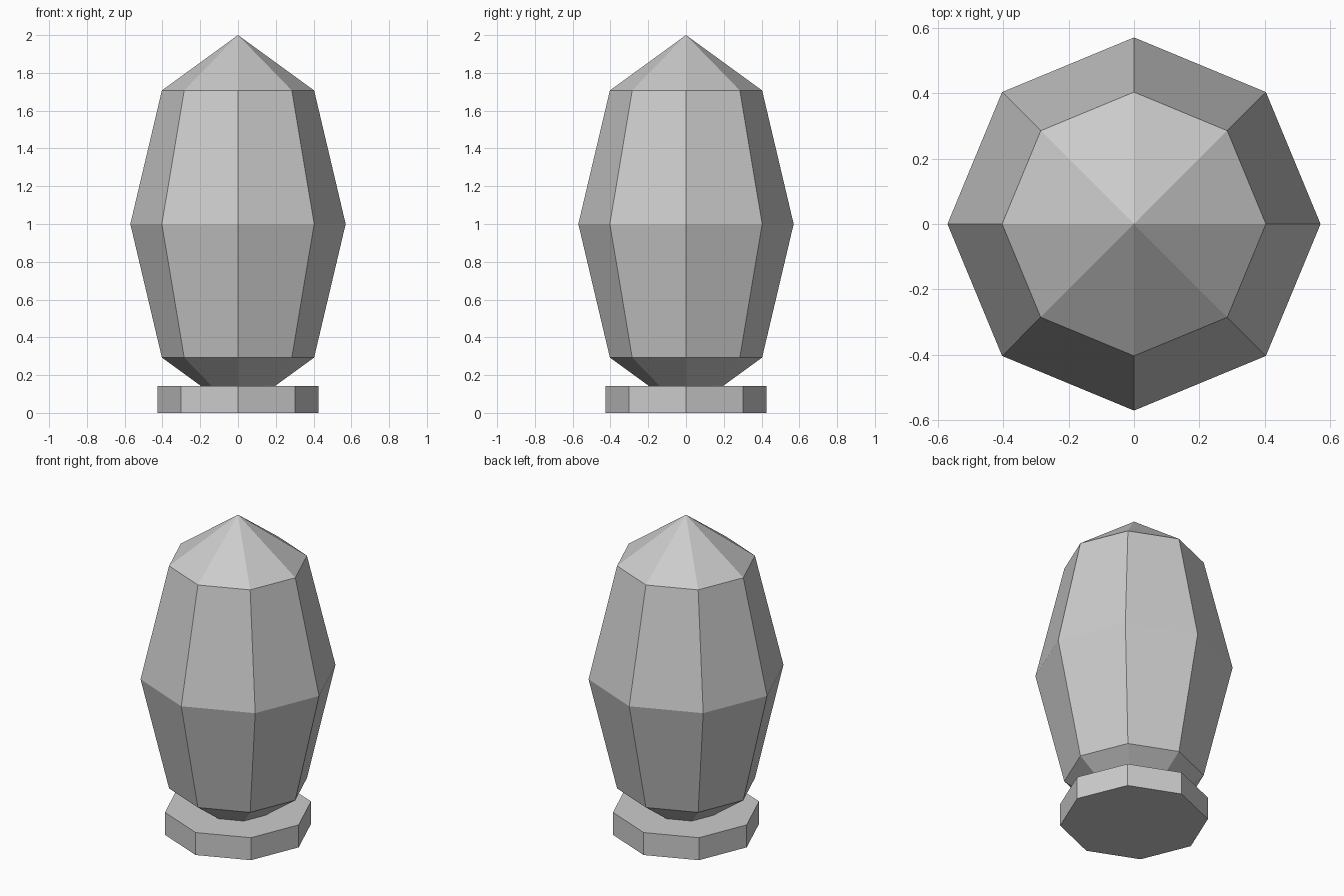
import bpy

cube = bpy.data.objects.get("Cube")
if cube:
    bpy.data.objects.remove(cube, do_unlink=True)

SIDES = 8
BASE_HEIGHT = 0.143

# Single plain grey for the whole model
GREY = (0.6, 0.6, 0.6, 1.0)
grey = bpy.data.materials.new("plain grey")
grey.use_nodes = True
grey.diffuse_color = GREY
grey.node_tree.nodes["Principled BSDF"].inputs["Base Color"].default_value = GREY


def finish(name):
    """Name the new object, colour it and keep its facets flat."""
    obj = bpy.context.object
    obj.name = obj.data.name = name
    obj.data.materials.append(grey)
    bpy.ops.object.transform_apply(location=False, rotation=False, scale=True)
    bpy.ops.object.shade_flat()
    return obj


# Tall faceted body: a coarse sphere stretched upward
bpy.ops.mesh.primitive_uv_sphere_add(
    segments=SIDES, ring_count=4, radius=1, location=(0, 0, 1))
bpy.context.object.scale = (0.57, 0.57, 1)
finish("faceted_body")

# Flat octagonal base the body sinks into
bpy.ops.mesh.primitive_cylinder_add(
    vertices=SIDES, radius=0.427, depth=BASE_HEIGHT,
    location=(0, 0, BASE_HEIGHT / 2))
finish("octagonal_base")
